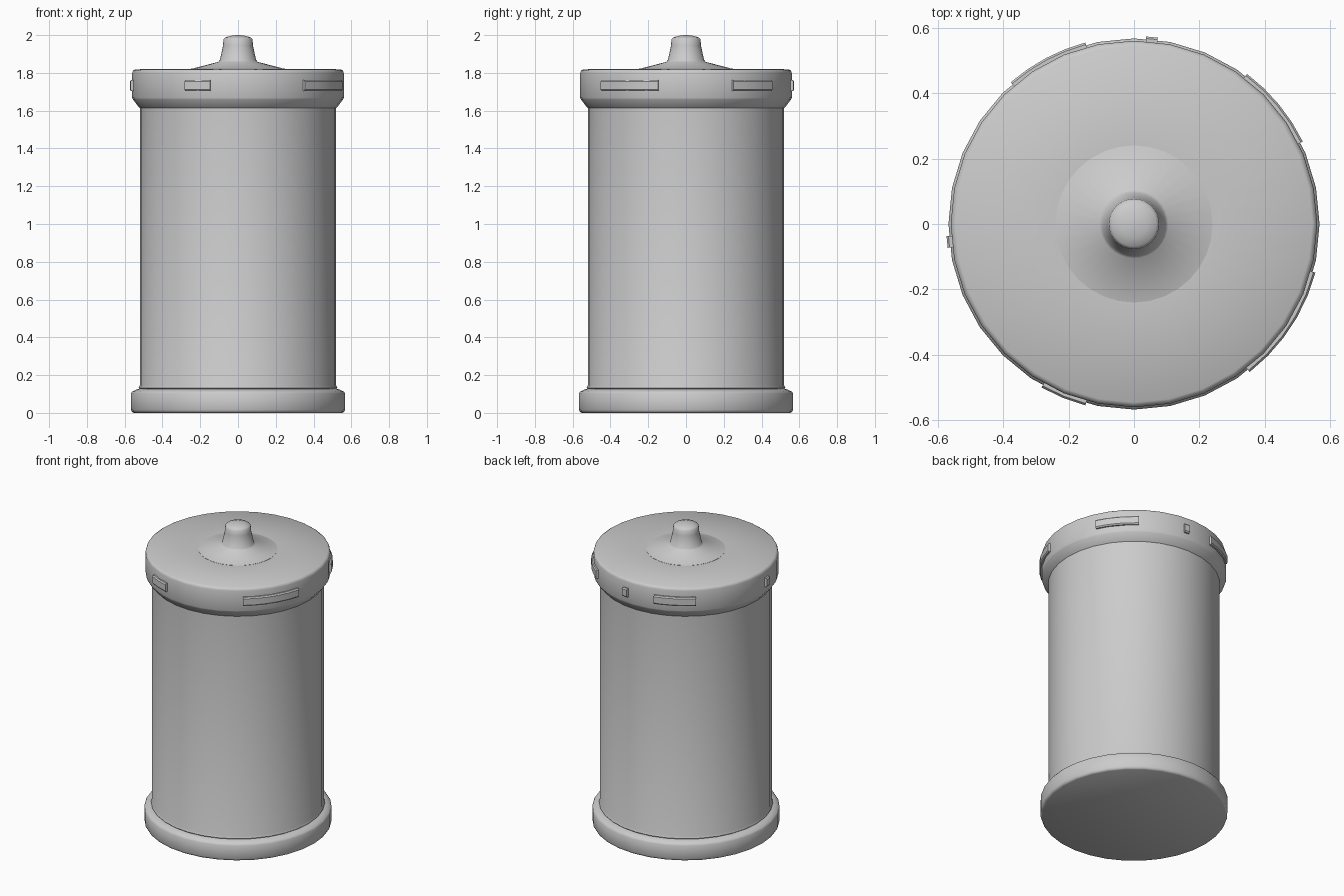
import bpy, bmesh
from math import sin, cos, radians, pi

if "Cube" in bpy.data.objects:
    bpy.data.objects.remove(bpy.data.objects["Cube"])

SIDES = 32


def finish(name, bm, angle):
    bmesh.ops.recalc_face_normals(bm, faces=bm.faces)
    mesh = bpy.data.meshes.new(name)
    bm.to_mesh(mesh)
    bm.free()
    ob = bpy.data.objects.new(name, mesh)
    bpy.context.collection.objects.link(ob)
    bpy.ops.object.select_all(action='DESELECT')
    ob.select_set(True)
    bpy.context.view_layer.objects.active = ob
    bpy.ops.object.shade_smooth_by_angle(angle=radians(angle))
    return ob


def lathe(name, profile, angle=40):
    """Revolve (radius, height) points around z and cap both ends."""
    bm = bmesh.new()
    rings = [[bm.verts.new((r * cos(2 * pi * i / SIDES), r * sin(2 * pi * i / SIDES), z))
              for i in range(SIDES)] for r, z in profile]
    for a, b in zip(rings, rings[1:]):
        for i in range(SIDES):
            j = (i + 1) % SIDES
            bm.faces.new((a[i], a[j], b[j], b[i]))
    bm.faces.new(rings[0][::-1])
    bm.faces.new(rings[-1])
    return finish(name, bm, angle)


def rim_bar(name, start, end):
    """Raised curved bar on the lid rim between two angles in degrees."""
    bm = bmesh.new()
    steps = max(1, round((end - start) / 7))
    section = [(0.545, 1.704), (0.568, 1.704), (0.574, 1.712),
               (0.574, 1.754), (0.568, 1.762), (0.545, 1.762)]
    rings = []
    for k in range(steps + 1):
        a = radians(start + (end - start) * k / steps)
        rings.append([bm.verts.new((r * cos(a), r * sin(a), z)) for r, z in section])
    n = len(section)
    for a, b in zip(rings, rings[1:]):
        for i in range(n):
            j = (i + 1) % n
            bm.faces.new((a[i], a[j], b[j], b[i]))
    bm.faces.new(rings[0])
    bm.faces.new(rings[-1][::-1])
    return finish(name, bm, 30)


# Canister: foot ring, body tube and lid
lathe("base", [(0.553, 0), (0.562, 0.005), (0.567, 0.016), (0.567, 0.103),
               (0.56, 0.113), (0.535, 0.125), (0.51, 0.127)])
lathe("body", [(0.515, 0.12), (0.526, 0.132), (0.52, 0.145), (0.52, 1.625)])
lathe("lid", [(0.515, 1.61), (0.523, 1.616), (0.557, 1.66), (0.56, 1.668),
              (0.56, 1.80), (0.556, 1.812), (0.545, 1.819), (0.24, 1.822)])

# Flared nozzle with a domed tip
lathe("nozzle", [(0.24, 1.815), (0.24, 1.823), (0.105, 1.858), (0.096, 1.868),
                 (0.079, 1.945), (0.077, 1.978), (0.068, 1.987),
                 (0.04, 1.996), (0.012, 2.0)], angle=50)

# Uneven dashes around the lid rim
for i, (s, e) in enumerate([(26, 53), (82.7, 86.3), (105, 131),
                            (183.7, 187.3), (240.5, 255), (308, 345)]):
    rim_bar(f"rim_bar_{i + 1}", s, e)
